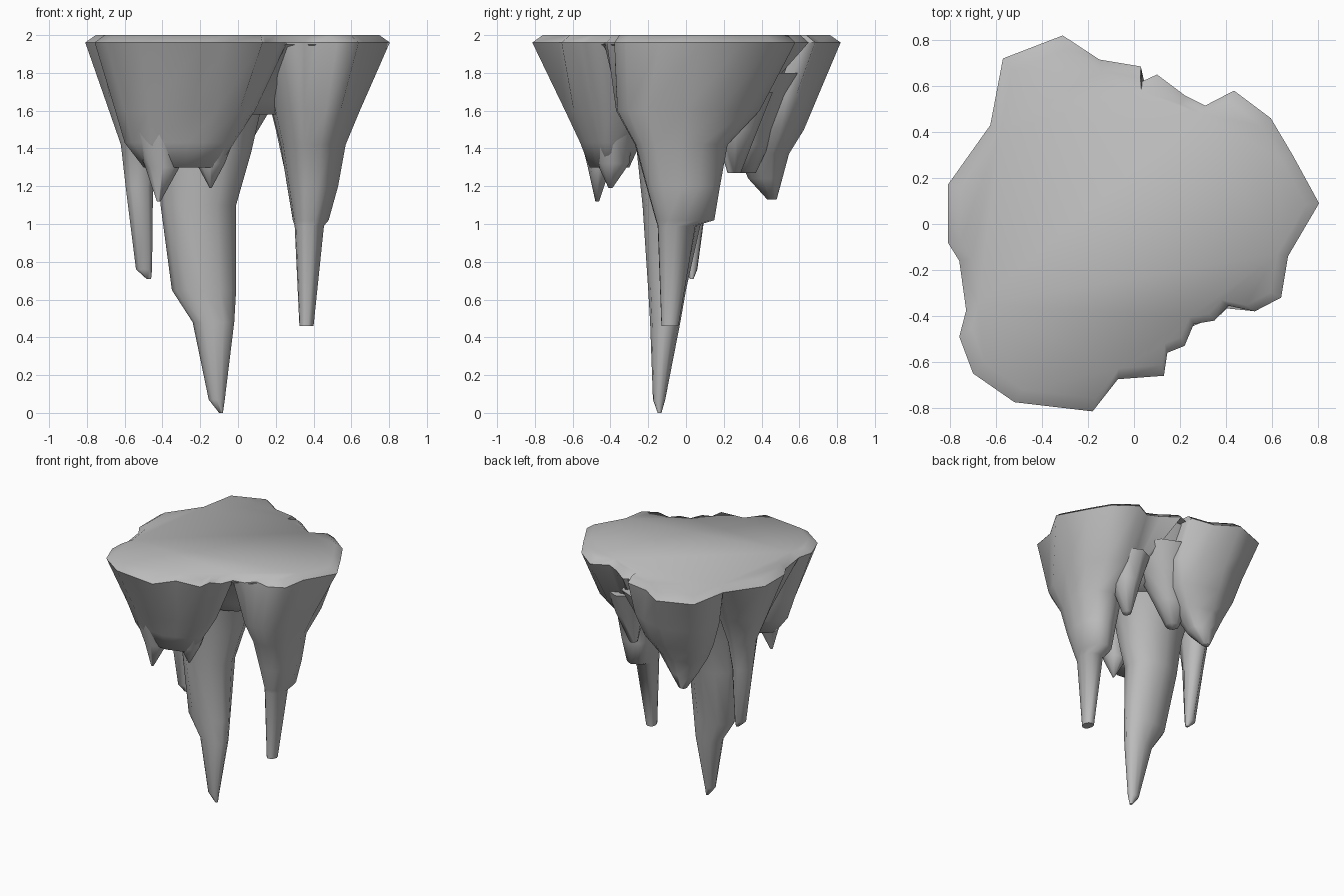
import bpy
import bmesh
import math

default_cube = bpy.data.objects.get("Cube")
if default_cube:
    bpy.data.objects.remove(default_cube, do_unlink=True)

# One plain stone colour
stone = bpy.data.materials.new("grey_stone")
stone.use_nodes = True
stone_colour = (0.5, 0.5, 0.5, 1)
stone.diffuse_color = stone_colour
for node in stone.node_tree.nodes:
    if node.type == "BSDF_PRINCIPLED":
        node.inputs["Base Color"].default_value = stone_colour
        node.inputs["Roughness"].default_value = 0.8


def round_shape(sides):
    """Unit polygon used as the cross-section of a round spike."""
    step = math.tau / sides
    return [(math.cos(i * step), math.sin(i * step)) for i in range(sides)]


def fit(shape, x0, x1, y0, y1):
    """Stretch a cross-section so that it fills the given bounds."""
    xs = [p[0] for p in shape]
    ys = [p[1] for p in shape]
    width, depth = max(xs) - min(xs), max(ys) - min(ys)
    return [(x0 + (x - min(xs)) / width * (x1 - x0),
             y0 + (y - min(ys)) / depth * (y1 - y0)) for x, y in shape]


def rounded(shape, amount):
    """Pull the corners of a cross-section towards a circle."""
    square = fit(shape, -1, 1, -1, 1)
    return [(x / math.hypot(x, y) ** amount, y / math.hypot(x, y) ** amount)
            for x, y in square]


def scaled(shape, factor):
    return [(x * factor, y * factor) for x, y in shape]


def loft(name, sections):
    """Skin a closed body through (height, points) sections."""
    bm = bmesh.new()
    rings = [[bm.verts.new((x, y, z)) for x, y in points]
             for z, points in sections]
    for upper, lower in zip(rings, rings[1:]):
        count = len(upper)
        for i in range(count):
            j = (i + 1) % count
            bm.faces.new((upper[i], upper[j], lower[j], lower[i]))
    bm.faces.new(rings[0])
    bm.faces.new(rings[-1])
    bmesh.ops.recalc_face_normals(bm, faces=bm.faces[:])
    mesh = bpy.data.meshes.new(name)
    bm.to_mesh(mesh)
    bm.free()
    mesh.materials.append(stone)
    obj = bpy.data.objects.new(name, mesh)
    bpy.context.collection.objects.link(obj)
    bpy.ops.object.select_all(action="DESELECT")
    obj.select_set(True)
    bpy.context.view_layer.objects.active = obj
    bpy.ops.object.shade_smooth_by_angle(angle=math.radians(70))


def lobe(name, top, bounds):
    """Rock mass hanging from a part of the rim, rounding off downwards."""
    soft = rounded(top, 0.75)
    loft(name, [(RIM, scaled(top, 0.998))]
         + [(z, fit(soft, *box)) for z, *box in bounds])


def spike(name, sides, bounds):
    loft(name, [(z, fit(round_shape(sides), *box)) for z, *box in bounds])


RIM = 1.96

# Ragged rim, clockwise from the back
outline = [
    (-.31, .82), (-.15, .715), (.03, .685), (.035, .62), (.1, .65),
    (.22, .56), (.31, .515), (.435, .58), (.595, .46), (.69, .3),
    (.805, .09), (.67, -.14), (.64, -.32), (.525, -.38), (.41, -.355),
    (.35, -.42), (.26, -.435), (.22, -.53), (.145, -.56), (.13, -.66),
    (-.07, -.675), (-.18, -.815), (-.52, -.775), (-.7, -.65), (-.76, -.49),
    (-.73, -.375), (-.76, -.16), (-.81, -.08), (-.81, .17), (-.625, .43),
    (-.57, .72)]

# Flat top with a bevelled edge
loft("ceiling_cap", [(2, scaled(outline, 0.93)), (RIM, outline)])

# Solid core joining the lobes
spike("core", 14, [
    (1.95, -.66, .62, -.5, .58),
    (1.8, -.56, .45, -.37, .52),
    (1.66, -.5, .3, -.29, .44),
    (1.58, -.42, .24, -.24, .34)])

# Front lobe and its two short tips
front_inner = [(-.62, -.2), (-.4, -.08), (-.1, -.08), (.12, -.2)]
lobe("front_lobe", outline[16:26] + front_inner, [
    (1.6, -.65, .09, -.64, -.18),
    (1.43, -.6, -.02, -.56, -.24),
    (1.3, -.5, -.1, -.51, -.3)])
spike("front_tip_outer", 8, [
    (1.5, -.57, -.27, -.57, -.32),
    (1.3, -.49, -.31, -.52, -.4),
    (1.12, -.43, -.41, -.48, -.46)])
spike("front_tip_inner", 8, [
    (1.5, -.28, 0, -.5, -.28),
    (1.32, -.22, -.07, -.47, -.3),
    (1.19, -.15, -.14, -.41, -.39)])

# Side lobe that runs down into a stepped stalactite
left_inner = [(.17, -.3), (.13, -.1), (.1, .15), (.08, .4)]
lobe("left_lobe_stalactite", outline[4:17] + left_inner, [
    (1.6, .18, .645, -.37, .39),
    (1.42, .225, .57, -.27, .22),
    (1.2, .26, .53, -.21, .18),
    (1.02, .29, .48, -.16, .15),
    (0.99, .3, .455, -.15, .05),
    (0.46, .325, .4, -.13, -.04)])
spike("left_lobe_tip", 8, [
    (1.7, .15, .45, .1, .46),
    (1.5, .2, .4, .15, .38),
    (1.27, .25, .31, .22, .29)])

# Narrow stalactite on the opposite side
right_inner = [(-.48, .4), (-.38, .25), (-.36, 0), (-.45, -.25)]
lobe("right_lobe_stalactite", outline[25:30] + right_inner, [
    (1.65, -.7, -.38, -.18, .27),
    (1.42, -.62, -.43, -.07, .17),
    (1.2, -.595, -.45, -.04, .12),
    (0.76, -.54, -.455, 0, .06),
    (0.71, -.485, -.46, .02, .04)])

# Back lobe, with a lower edge that climbs towards the side lobe
back_inner = [(.06, .45), (-.02, .28), (-.2, .2), (-.42, .22), (-.56, .32)]
lobe("back_lobe", outline[29:] + outline[:4] + back_inner, [
    (1.68, -.56, .08, .2, .7),
    (1.5, -.51, .02, .24, .625),
    (1.37, -.45, -.08, .27, .545),
    (1.24, -.38, -.17, .33, .51),
    (1.13, -.32, -.26, .43, .48)])
spike("back_lobe_edge", 8, [
    (1.8, -.2, .26, .12, .6),
    (1.62, -.22, .18, .17, .52),
    (1.42, -.2, .06, .23, .44),
    (1.27, -.14, -.04, .27, .37)])

# Long central stalactite
spike("central_stalactite", 12, [
    (1.85, -.5, .25, -.34, .4),
    (1.6, -.46, .12, -.29, .28),
    (1.38, -.43, .07, -.26, .17),
    (1.1, -.41, -.01, -.23, .1),
    (0.65, -.35, -.01, -.2, 0),
    (0.48, -.24, -.02, -.19, -.03),
    (0.07, -.155, -.07, -.175, -.11),
    (0, -.1, -.08, -.15, -.13)])
